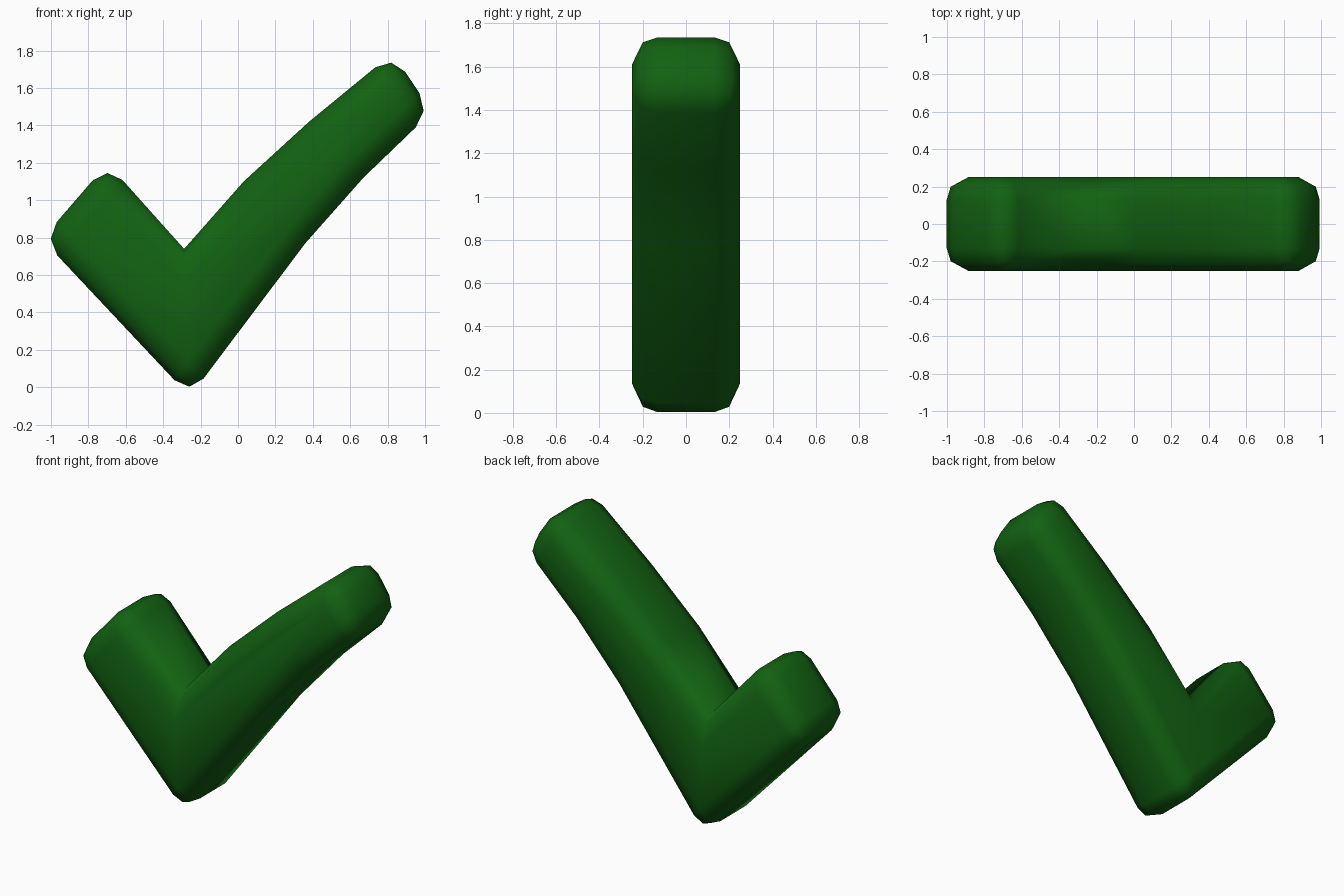
import bpy, bmesh

if "Cube" in bpy.data.objects:
    bpy.data.objects.remove(bpy.data.objects["Cube"])

# Sharp outline in x, z before rounding; flag marks upright edges to be rounded
outline = [(-0.698, 1.198, 1), (-1.048, 0.792, 1), (-0.257, -0.05, 1),
           (0.36, 0.77, 0), (0.67, 1.12, 0), (1.037, 1.473, 1),
           (0.827, 1.787, 1), (0.38, 1.42, 0), (0.03, 1.10, 0), (-0.288, 0.74, 0)]
HALF = 0.25
ROUND = 0.12

green = bpy.data.materials.new("dark green")
green.diffuse_color = (0.006, 0.12, 0.006, 1)
green.use_nodes = True
green.node_tree.nodes["Principled BSDF"].inputs["Base Color"].default_value = green.diffuse_color

# Extruded tick shape
bm = bmesh.new()
front = [bm.verts.new((x, -HALF, z)) for x, z, r in outline]
back = [bm.verts.new((x, HALF, z)) for x, z, r in outline]
bm.faces.new(front)
bm.faces.new(back[::-1])
n = len(outline)
for i in range(n):
    j = (i + 1) % n
    bm.faces.new((front[i], back[i], back[j], front[j]))
bmesh.ops.recalc_face_normals(bm, faces=bm.faces[:])

# Round both rims and the outer corners, keep the inner crease sharp
edges = []
for i in range(n):
    j = (i + 1) % n
    edges += [bm.edges.get((front[i], front[j])), bm.edges.get((back[i], back[j]))]
    if outline[i][2]:
        edges.append(bm.edges.get((front[i], back[i])))
bmesh.ops.bevel(bm, geom=edges, offset=ROUND, offset_type='OFFSET', segments=2,
                profile=0.5, affect='EDGES', clamp_overlap=False)
bmesh.ops.recalc_face_normals(bm, faces=bm.faces[:])
for f in bm.faces:
    f.smooth = True

mesh = bpy.data.meshes.new("check_mark")
bm.to_mesh(mesh)
bm.free()
mesh.materials.append(green)
obj = bpy.data.objects.new("check_mark", mesh)
bpy.context.collection.objects.link(obj)
